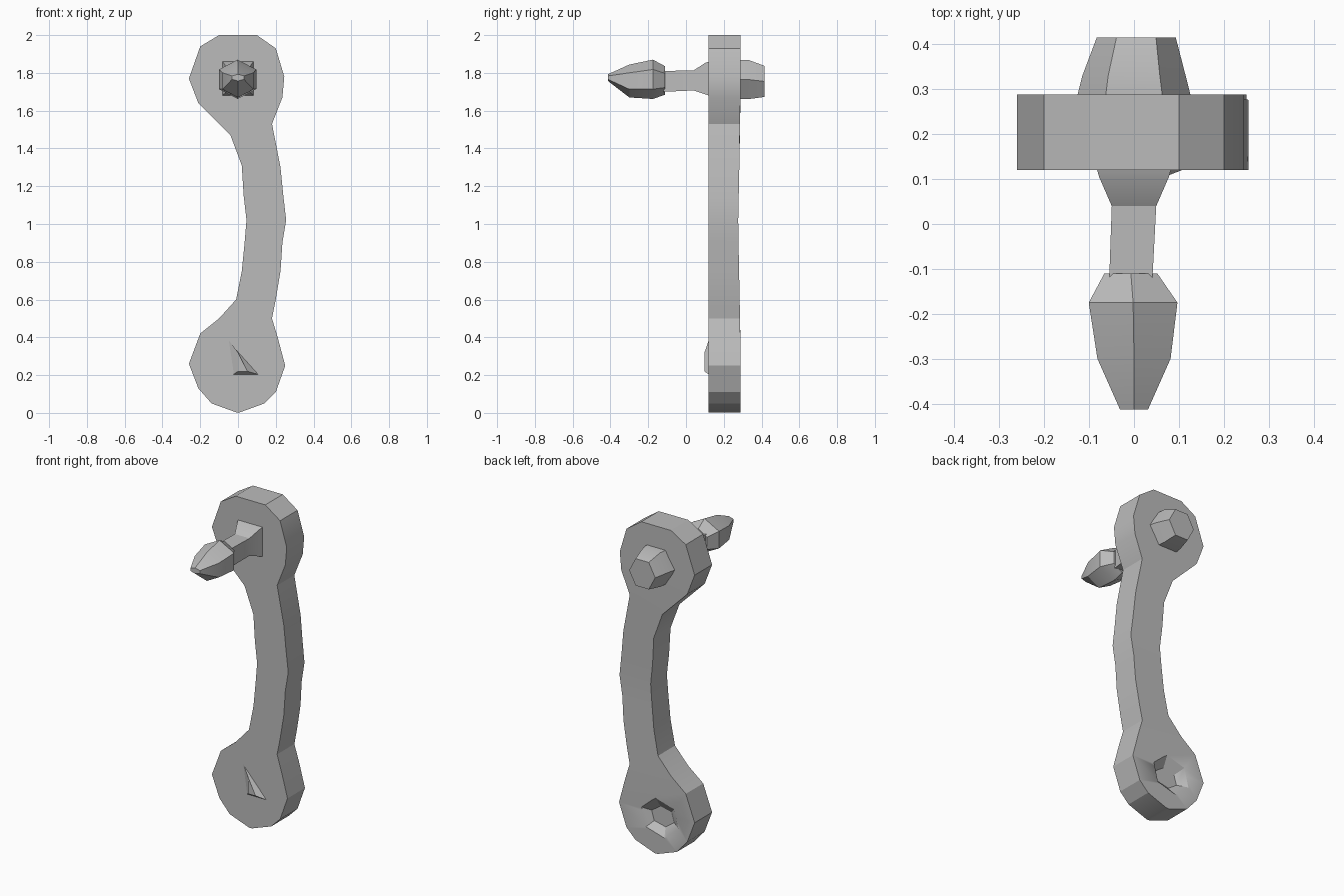
import bpy, bmesh, math

cube = bpy.data.objects.get("Cube")
if cube:
    bpy.data.objects.remove(cube, do_unlink=True)

grey = bpy.data.materials.new("plain grey")
grey.use_nodes = True
grey.diffuse_color = (0.5, 0.5, 0.5, 1)
grey.node_tree.nodes["Principled BSDF"].inputs["Base Color"].default_value = (0.5, 0.5, 0.5, 1)


def skin(name, rings, angle=25):
    """Join successive loops of points with quads and cap both ends."""
    bm = bmesh.new()
    loops = [[bm.verts.new(p) for p in ring] for ring in rings]
    for a, b in zip(loops, loops[1:]):
        for i in range(len(a)):
            j = (i + 1) % len(a)
            bm.faces.new((a[i], a[j], b[j], b[i]))
    bm.faces.new(loops[0])
    bm.faces.new(loops[-1])
    bmesh.ops.recalc_face_normals(bm, faces=bm.faces)
    mesh = bpy.data.meshes.new(name)
    bm.to_mesh(mesh)
    bm.free()
    mesh.materials.append(grey)
    obj = bpy.data.objects.new(name, mesh)
    bpy.context.collection.objects.link(obj)
    bpy.ops.object.select_all(action='DESELECT')
    obj.select_set(True)
    bpy.context.view_layer.objects.active = obj
    bpy.ops.object.shade_smooth_by_angle(angle=math.radians(angle))
    return obj


def loft(name, rings, sides, phase=0.0):
    """Polygon rings along y; each ring is (y, centre x, centre z, radius x, radius z)."""
    turns = [phase + math.tau * i / sides for i in range(sides)]
    return skin(name, [[(cx + rx * math.cos(a), y, cz + rz * math.sin(a)) for a in turns]
                       for y, cx, cz, rx, rz in rings])


# Crank arm: rows of (left x, left z, right x, right z) from the lower lobe to the upper
rows = [(-0.01, 0.003, 0.01, 0.003), (-0.14, 0.05, 0.14, 0.05), (-0.21, 0.13, 0.2, 0.11),
        (-0.26, 0.26, 0.25, 0.25), (-0.2, 0.42, 0.21, 0.4), (-0.1, 0.5, 0.18, 0.5),
        (-0.01, 0.6, 0.2, 0.6), (0.02, 0.75, 0.225, 0.75), (0.035, 0.9, 0.235, 0.9),
        (0.045, 1.02, 0.255, 1.02), (0.03, 1.15, 0.24, 1.15), (0.02, 1.31, 0.225, 1.3),
        (-0.04, 1.47, 0.18, 1.53), (-0.21, 1.64, 0.235, 1.67), (-0.26, 1.77, 0.245, 1.78),
        (-0.2, 1.94, 0.2, 1.93), (-0.1, 2.0, 0.1, 2.0)]
arm_rings = []
for xl, zl, xr, zr in rows:
    back = 0.288 - 0.012 * max(0, 1 - abs(zl - 1) / 0.6)
    arm_rings.append([(xl, 0.12, zl), (xr, 0.12, zr), (xr, back, zr), (xl, back, zl)])
arm = skin("crank_arm", arm_rings)

# Shallow recess in the back of the lower lobe
cutter = loft("recess_cutter", [(0.25, -0.02, 0.22, 0.08, 0.06),
                                (0.31, -0.03, 0.23, 0.16, 0.15)], 6, 0.3)
cutter.hide_render = True
cut = arm.modifiers.new("recess", 'BOOLEAN')
cut.object = cutter
cut.solver = 'EXACT'
bpy.context.view_layer.objects.active = arm
bpy.ops.object.modifier_apply(modifier=cut.name)
bpy.data.objects.remove(cutter, do_unlink=True)

# Small raised shard on the front of the lower lobe
skin("front_shard", [[(-0.06, 0.125, 0.4), (0.12, 0.125, 0.2), (-0.03, 0.125, 0.2)],
                     [(0.0, 0.098, 0.32), (0.05, 0.098, 0.22), (0.0, 0.098, 0.22)]])

# Axle boss on the back of the upper lobe
loft("axle_boss", [(0.27, 0, 1.765, 0.13, 0.12), (0.33, 0, 1.765, 0.115, 0.12),
                   (0.415, 0.005, 1.755, 0.088, 0.095)], 6)

# Square stem, flared where it meets the arm
loft("handle_stem", [(0.13, 0.0, 1.77, 0.12, 0.13), (0.105, 0.0, 1.77, 0.11, 0.12),
                     (0.04, 0.0, 1.76, 0.07, 0.075), (-0.12, -0.007, 1.755, 0.068, 0.078)],
     4, math.pi / 4)

# Faceted grip
loft("handle_grip", [(-0.11, -0.007, 1.76, 0.068, 0.075), (-0.175, -0.002, 1.766, 0.114, 0.104),
                     (-0.3, 0, 1.757, 0.094, 0.087), (-0.413, 0.0, 1.775, 0.036, 0.018)],
     6, math.pi / 6)
